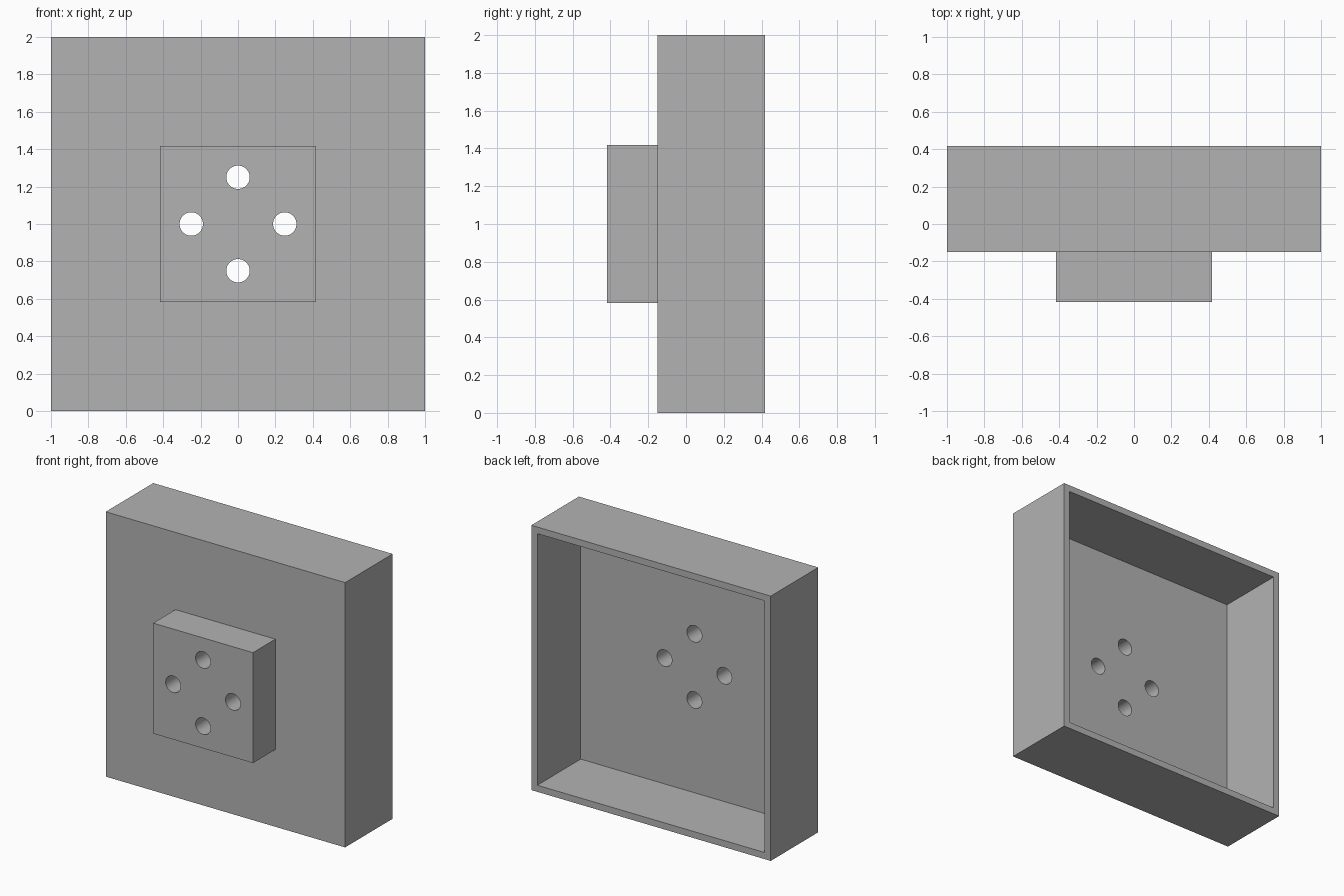
import bpy
import math

cube = bpy.data.objects.get("Cube")
if cube:
    bpy.data.objects.remove(cube, do_unlink=True)

grey = bpy.data.materials.new("plain_grey")
grey.use_nodes = True
grey.diffuse_color = (0.45, 0.45, 0.45, 1)
grey.node_tree.nodes["Principled BSDF"].inputs["Base Color"].default_value = grey.diffuse_color

WALL = 0.05
FRONT, BACK = -0.15, 0.417
BLOCK = 0.417


def box(name, half, y0, y1):
    """Square box centred on the model's axis, running from y0 to y1."""
    bpy.ops.mesh.primitive_cube_add(size=1, location=(0, (y0 + y1) / 2, 1))
    ob = bpy.context.object
    ob.name = name
    ob.scale = (2 * half, y1 - y0, 2 * half)
    bpy.ops.object.transform_apply(location=False, rotation=False, scale=True)
    ob.data.materials.append(grey)
    return ob


def boolean(ob, other, operation):
    """Apply a boolean and remove the other object."""
    mod = ob.modifiers.new(operation.title(), 'BOOLEAN')
    mod.operation = operation
    mod.solver = 'EXACT'
    mod.object = other
    bpy.context.view_layer.objects.active = ob
    bpy.ops.object.modifier_apply(modifier=mod.name)
    bpy.data.objects.remove(other, do_unlink=True)


# Open-backed tray with a square mounting block on its front
tray = box("mounting_tray", 1, FRONT, BACK)
boolean(tray, box("tray_hollow", 1 - WALL, FRONT + WALL, BACK + 0.2), 'DIFFERENCE')
boolean(tray, box("mounting_block", BLOCK, -BLOCK, FRONT + WALL / 2), 'UNION')

# Four through holes in a ring
for i in range(4):
    a = i * math.pi / 2
    bpy.ops.mesh.primitive_cylinder_add(
        vertices=48, radius=0.0625, depth=1, rotation=(math.pi / 2, 0, 0),
        location=(0.25 * math.cos(a), -0.25, 1 + 0.25 * math.sin(a)))
    hole = bpy.context.object
    hole.data.materials.append(grey)
    boolean(tray, hole, 'DIFFERENCE')

# Smooth hole walls, sharp box edges
bpy.ops.object.select_all(action='DESELECT')
tray.select_set(True)
bpy.context.view_layer.objects.active = tray
bpy.ops.object.shade_smooth_by_angle(angle=math.radians(30))
